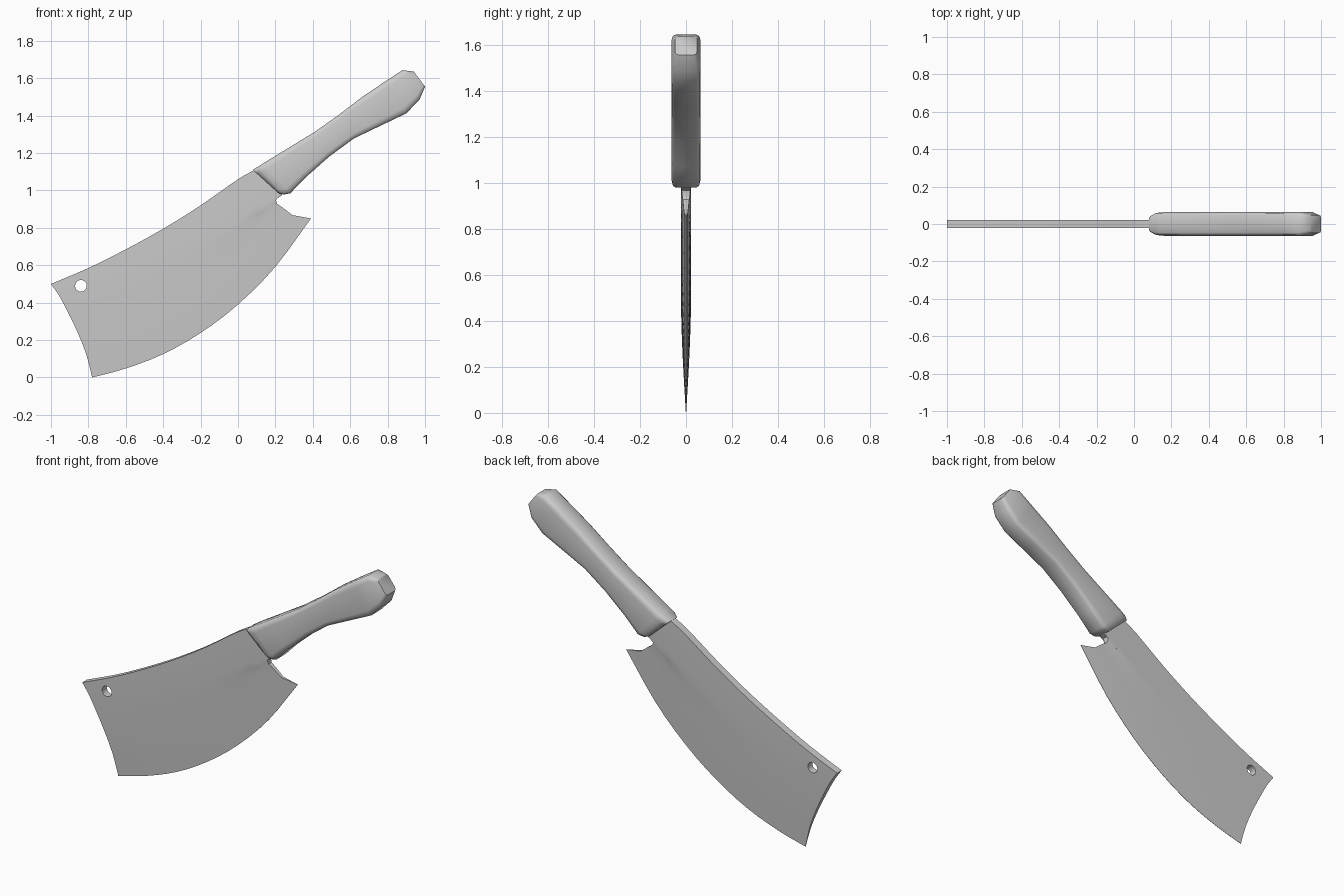
import bpy, bmesh, math
from mathutils import Vector

if "Cube" in bpy.data.objects:
    bpy.data.objects.remove(bpy.data.objects["Cube"])


def make_object(name, bm, angle):
    bmesh.ops.remove_doubles(bm, verts=bm.verts, dist=1e-5)
    bmesh.ops.recalc_face_normals(bm, faces=bm.faces)
    mesh = bpy.data.meshes.new(name)
    bm.to_mesh(mesh)
    bm.free()
    ob = bpy.data.objects.new(name, mesh)
    bpy.context.collection.objects.link(ob)
    return ob


def smooth(ob, degrees):
    bpy.ops.object.select_all(action='DESELECT')
    ob.select_set(True)
    bpy.context.view_layer.objects.active = ob
    bpy.ops.object.shade_smooth_by_angle(angle=math.radians(degrees))


def spline(points, steps):
    """Catmull-Rom resampling of a 2D polyline."""
    p = [Vector(q) for q in points]
    p = [2 * p[0] - p[1]] + p + [2 * p[-1] - p[-2]]
    out = []
    for i in range(1, len(p) - 2):
        a, b, c, d = p[i - 1:i + 3]
        for k in range(steps):
            t = k / steps
            out.append(0.5 * (2 * b + (c - a) * t + (2 * a - 5 * b + 4 * c - d) * t * t
                              + (3 * b - a - 3 * c + d) * t ** 3))
    return out + [p[-2]]


def loft(bm, rings, caps=True):
    vs = [[bm.verts.new(co) for co in r] for r in rings]
    n = len(vs[0])
    for a, b in zip(vs, vs[1:]):
        for i in range(n):
            bm.faces.new((a[i], a[(i + 1) % n], b[(i + 1) % n], b[i]))
    if caps:
        bm.faces.new(vs[0])
        bm.faces.new(vs[-1])


# Blade: patch between four boundary curves, wedge-ground towards the edge
spine = spline([(-1, .5), (-.8, .585), (-.6, .685), (-.4, .795), (-.2, .92), (0, 1.06), (.1, 1.115)], 3)
edge = spline([(-.78, 0), (-.6, .048), (-.4, .125), (-.2, .238), (0, .39), (.2, .592), (.39, .85)], 3)
tip = spline([(-1, .5), (-.955, .435), (-.905, .34), (-.855, .235), (-.81, .12), (-.78, 0)], 2)
heel = [Vector(p) for p in [(.1, 1.115), (.16, 1.06), (.235, .995), (.235, .975), (.208, .967),
                            (.204, .945), (.21, .928), (.25, .9), (.29, .868), (.34, .859), (.39, .85)]]
rows = len(tip)
bm = bmesh.new()
rings = []
for i, (s, e) in enumerate(zip(spine, edge)):
    u = i / (len(spine) - 1)
    front, back = [], []
    for j in range(rows):
        t = j / (rows - 1)
        p = ((1 - t) * s + t * e + (1 - u) * tip[j] + u * heel[j]
             - (1 - t) * ((1 - u) * tip[0] + u * heel[0]) - t * ((1 - u) * tip[-1] + u * heel[-1]))
        h = max(.022 * (1 - t ** 2), .0008)
        front.append((p.x, -h, p.y))
        back.append((p.x, h, p.y))
    rings.append(front + back[::-1])
loft(bm, rings, caps=False)
# end strips
bm.verts.ensure_lookup_table()
n = 2 * rows
for base in (0, n * (len(rings) - 1)):
    for j in range(rows - 1):
        q = [base + j, base + j + 1, base + n - 2 - j, base + n - 1 - j]
        bm.faces.new([bm.verts[k] for k in q])
blade = make_object("blade", bm, 30)

# Hanging hole
bpy.ops.mesh.primitive_cylinder_add(vertices=20, radius=.031, depth=.3,
                                    location=(-.84, 0, .49), rotation=(math.pi / 2, 0, 0))
cutter = bpy.context.object
cutter.name = "hole_cutter"
cutter.hide_render = True
mod = blade.modifiers.new("hole", 'BOOLEAN')
mod.operation = 'DIFFERENCE'
mod.solver = 'EXACT'
mod.object = cutter
bpy.context.view_layer.objects.active = blade
bpy.ops.object.modifier_apply(modifier=mod.name)
bpy.data.objects.remove(cutter)
smooth(blade, 30)

# Handle: chamfered sections between upper and lower outlines (upper xz, lower xz, y scale)
sections = [
    ((.08, 1.11), (.22, .983), .72),
    ((.105, 1.126), (.245, .978), .95),
    ((.135, 1.145), (.28, .985), 1),
    ((.25, 1.215), (.36, 1.068), 1),
    ((.41, 1.313), (.49, 1.183), 1),
    ((.54, 1.405), (.62, 1.278), 1),
    ((.66, 1.497), (.76, 1.345), 1),
    ((.79, 1.585), (.9, 1.412), 1),
    ((.88, 1.643), (.97, 1.485), 1),
    ((.94, 1.635), (1, 1.555), .75),
]
profile = [(.72, 1), (.93, .9), (1, .68)]
quarter = profile + [(y, -v) for y, v in profile[::-1]]
ring = quarter + [(-y, v) for y, v in quarter[::-1]]
bm = bmesh.new()
rings = []
for up, lo, sy in sections:
    up, lo = Vector(up), Vector(lo)
    mid, half = (up + lo) / 2, (up - lo) / 2
    rings.append([((mid + half * v).x, .063 * sy * y, (mid + half * v).y) for y, v in ring])
loft(bm, rings)
handle = make_object("handle", bm, 60)
smooth(handle, 60)
